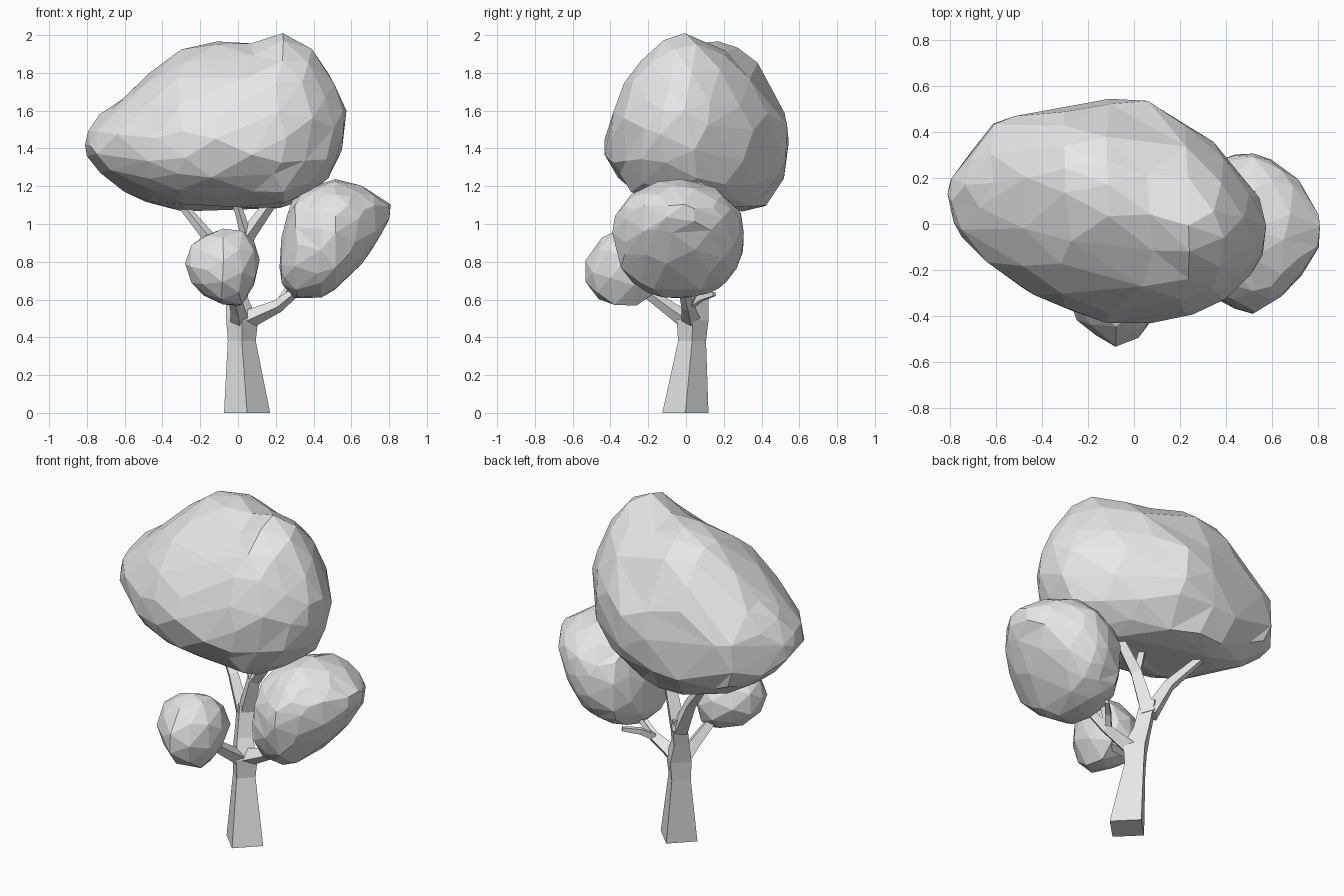
import bpy, bmesh, math, random
from mathutils import Vector

random.seed(4)
cube = bpy.data.objects.get("Cube")
if cube:
    bpy.data.objects.remove(cube, do_unlink=True)

# Single pale grey material
grey = bpy.data.materials.new("pale_grey")
grey.use_nodes = True
grey.diffuse_color = (0.8, 0.8, 0.8, 1)
grey.node_tree.nodes["Principled BSDF"].inputs["Base Color"].default_value = (0.8, 0.8, 0.8, 1)


def finish(name, bm):
    bmesh.ops.recalc_face_normals(bm, faces=bm.faces[:])
    mesh = bpy.data.meshes.new(name)
    bm.to_mesh(mesh)
    bm.free()
    mesh.materials.append(grey)
    obj = bpy.data.objects.new(name, mesh)
    bpy.context.collection.objects.link(obj)
    return obj


def section_at(stations, x):
    """Interpolate the section sizes between neighbouring stations."""
    for a, b in zip(stations, stations[1:]):
        if x <= b[0]:
            t = (x - a[0]) / (b[0] - a[0])
            return [p + (q - p) * t for p, q in zip(a, b)][1:]
    return stations[-1][1:]


def foliage(name, stations, detail, keep, jitter, upper, lower, tilt=0):
    """Warp an icosphere through sections: x, y low/mid/high, z low/mid/high.
    upper and lower are the fullness powers; tilt drops the underside at the back."""
    bm = bmesh.new()
    bmesh.ops.create_icosphere(bm, subdivisions=detail, radius=1)
    first, last = stations[0][0], stations[-1][0]
    for v in bm.verts:
        x = first + (last - first) * (v.co.z + 1) / 2
        y0, yc, y1, z0, zc, z1 = section_at(stations, x)
        r = math.hypot(v.co.x, v.co.y)
        c, s = (v.co.x / r, v.co.y / r) if r > 0.001 else (0, 0)
        power = upper if s > 0 else lower
        c = math.copysign(abs(c) ** power, c)
        s = math.copysign(abs(s) ** power, s)
        y = yc + c * (y1 - yc if c > 0 else yc - y0)
        z = zc + s * (z1 - zc if s > 0 else zc - z0) + tilt * c * min(s, 0)
        noise = Vector([random.uniform(-jitter, jitter) for _ in range(3)])
        v.co = Vector((x, y, z)) + noise * min(1, r * 2)
    obj = finish(name, bm)
    if keep < 1:
        mod = obj.modifiers.new("facets", 'DECIMATE')
        mod.ratio = keep


def limb(name, path, upright=False):
    """Four-sided tapering limb along points (x, y, z, radius)."""
    bm = bmesh.new()
    pts = [Vector(p[:3]) for p in path]
    rings = []
    for i, p in enumerate(pts):
        tangent = pts[min(i + 1, len(pts) - 1)] - pts[max(i - 1, 0)]
        turn = Vector((0, 0, 1)).rotation_difference(tangent)
        ring = []
        for k in range(4):
            a = k * math.pi / 2
            off = Vector((math.cos(a), math.sin(a), 0)) * path[i][3]
            ring.append(bm.verts.new(p + (off if upright else turn @ off)))
        rings.append(ring)
    for lo, hi in zip(rings, rings[1:]):
        for k in range(4):
            n = (k + 1) % 4
            bm.faces.new((lo[k], lo[n], hi[n], hi[k]))
    bm.faces.new(rings[0][::-1])
    bm.faces.new(rings[-1])
    finish(name, bm)


# Main crown
foliage("main_crown", [
    (-0.81, 0.06, 0.13, 0.17, 1.39, 1.42, 1.46),
    (-0.75, -0.07, 0.14, 0.27, 1.29, 1.42, 1.57),
    (-0.60, -0.21, 0.17, 0.46, 1.17, 1.42, 1.69),
    (-0.33, -0.37, 0.20, 0.51, 1.07, 1.43, 1.92),
    (-0.17, -0.42, 0.20, 0.55, 1.06, 1.44, 1.98),
    (0.05, -0.43, 0.10, 0.54, 1.09, 1.45, 1.95),
    (0.24, -0.40, -0.04, 0.43, 1.09, 1.47, 2.01),
    (0.36, -0.36, -0.04, 0.35, 1.14, 1.49, 1.96),
    (0.47, -0.27, -0.04, 0.22, 1.24, 1.50, 1.82),
    (0.575, -0.12, -0.03, 0.06, 1.46, 1.53, 1.61),
], 3, 0.7, 0.012, 1.2, 0.8, 0.04)

# Side foliage on the long branch
foliage("side_foliage", [
    (0.22, -0.15, -0.04, 0.10, 0.69, 0.77, 0.90),
    (0.29, -0.28, -0.04, 0.25, 0.61, 0.88, 1.15),
    (0.46, -0.38, -0.04, 0.31, 0.61, 0.93, 1.22),
    (0.54, -0.39, -0.04, 0.31, 0.66, 0.96, 1.24),
    (0.70, -0.27, -0.04, 0.21, 0.84, 1.03, 1.18),
    (0.81, -0.10, -0.04, 0.03, 1.03, 1.07, 1.10),
], 3, 0.6, 0.006, 0.95, 0.85)

# Small front foliage
foliage("front_foliage", [
    (-0.28, -0.38, -0.33, -0.28, 0.74, 0.79, 0.84),
    (-0.23, -0.44, -0.33, -0.19, 0.64, 0.77, 0.93),
    (-0.08, -0.55, -0.33, -0.12, 0.57, 0.74, 0.98),
    (0.04, -0.48, -0.32, -0.13, 0.56, 0.75, 0.97),
    (0.115, -0.38, -0.32, -0.24, 0.74, 0.81, 0.88),
], 2, 1, 0.006, 1.15, 1)

# Trunk
limb("trunk", [(0.048, -0.003, 0, 0.122), (0.02, 0.032, 0.38, 0.074),
               (0.022, 0.035, 0.49, 0.084), (-0.005, 0.06, 0.6, 0.06),
               (-0.02, 0.1, 0.77, 0.055)], upright=True)

# Branches and twigs
branches = {
    "crown_branch_right": [(-0.03, 0.1, 0.7, 0.05), (-0.13, 0.14, 0.9, 0.035), (-0.32, 0.24, 1.13, 0.022)],
    "crown_branch_left": [(-0.02, 0.1, 0.7, 0.055), (0.05, 0.08, 0.94, 0.042), (0.2, 0.08, 1.15, 0.03)],
    "crown_twig": [(0.05, 0.08, 0.92, 0.03), (-0.02, 0.06, 1.15, 0.02)],
    "side_branch": [(0.02, 0.03, 0.48, 0.055), (0.11, 0.02, 0.52, 0.045), (0.21, 0.01, 0.565, 0.035), (0.34, -0.02, 0.67, 0.022)],
    "side_twig_back": [(0.2, 0.02, 0.57, 0.026), (0.25, 0.08, 0.61, 0.022), (0.32, 0.15, 0.63, 0.015)],
    "side_twig_upper": [(0.22, 0.03, 0.58, 0.022), (0.29, 0.06, 0.7, 0.014)],
    "front_branch": [(0.01, 0.02, 0.48, 0.05), (0.0, -0.07, 0.54, 0.04), (-0.03, -0.22, 0.65, 0.03)],
}
for name, path in branches.items():
    limb(name, path)
